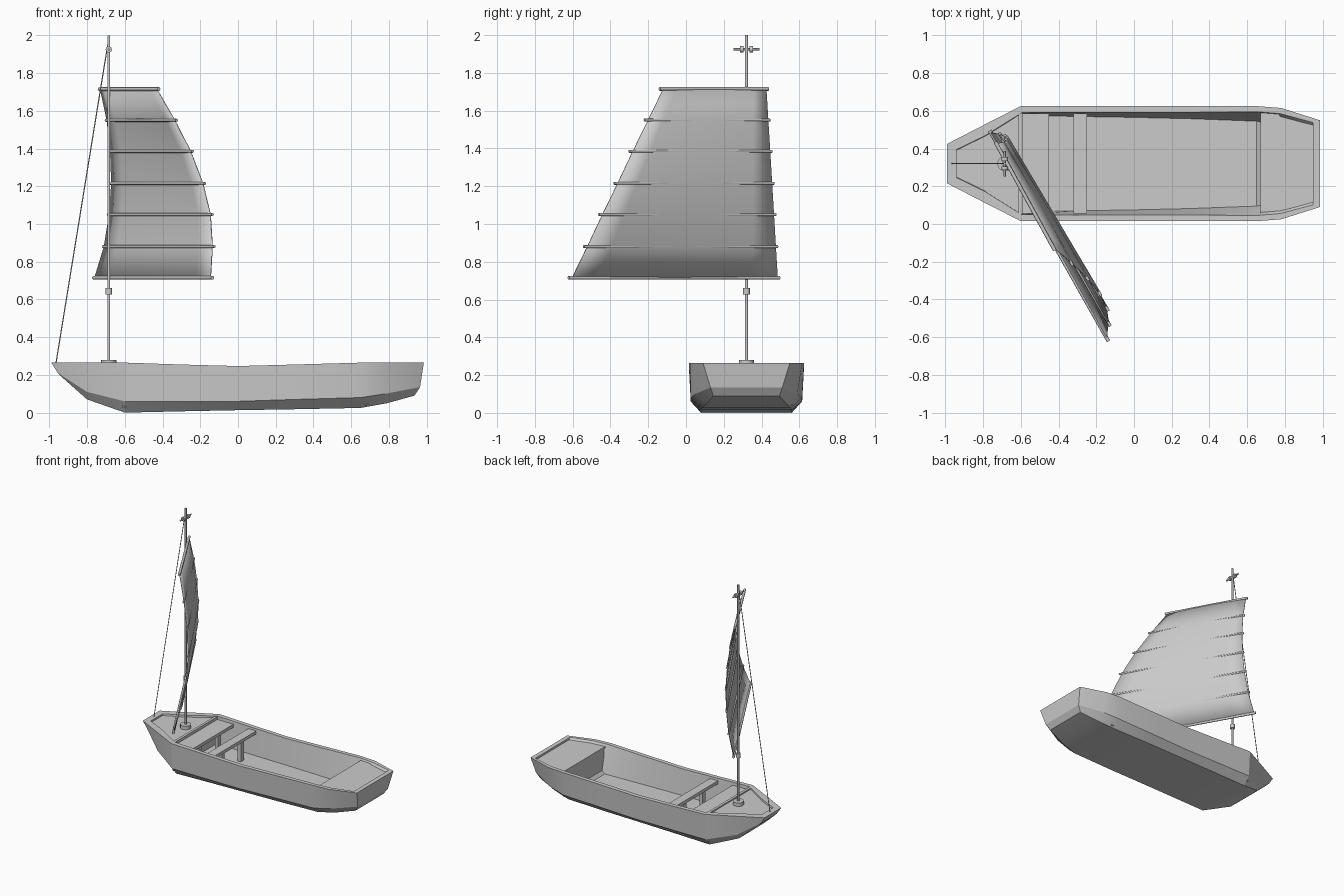
import bpy, bmesh
from mathutils import Vector

if "Cube" in bpy.data.objects:
    bpy.data.objects.remove(bpy.data.objects["Cube"])

CY = 0.32            # centre line of the boat
MX = -0.685          # mast position


def make(name, verts, faces, smooth=None, weld=False):
    me = bpy.data.meshes.new(name)
    me.from_pydata([tuple(v) for v in verts], [], faces)
    bm = bmesh.new()
    bm.from_mesh(me)
    if weld:
        bmesh.ops.remove_doubles(bm, verts=bm.verts, dist=1e-5)
    bmesh.ops.recalc_face_normals(bm, faces=bm.faces)
    bm.to_mesh(me)
    bm.free()
    ob = bpy.data.objects.new(name, me)
    bpy.context.collection.objects.link(ob)
    if smooth:
        bpy.ops.object.select_all(action='DESELECT')
        bpy.context.view_layer.objects.active = ob
        ob.select_set(True)
        bpy.ops.object.shade_smooth_by_angle(angle=smooth)
    return ob


def box(name, x0, x1, y0, y1, z0, z1):
    v = [(x, y, z) for x in (x0, x1) for y in (y0, y1) for z in (z0, z1)]
    f = [(0, 1, 3, 2), (4, 6, 7, 5), (0, 4, 5, 1), (2, 3, 7, 6), (0, 2, 6, 4), (1, 5, 7, 3)]
    return make(name, v, f)


def rod(name, a, b, r, sides=8):
    a, b = Vector(a), Vector(b)
    bpy.ops.mesh.primitive_cylinder_add(vertices=sides, radius=r, depth=(b - a).length, location=(a + b) / 2)
    ob = bpy.context.object
    ob.name = name
    ob.rotation_euler = (b - a).to_track_quat('Z', 'Y').to_euler()
    bpy.ops.object.shade_smooth_by_angle(angle=0.8)
    return ob


def prism(name, outline, z0, z1):
    # outline holds (x, half width) pairs along the centre line
    pts = [(x, CY - h) for x, h in outline] + [(x, CY + h) for x, h in reversed(outline)]
    n = len(pts)
    v = [(x, y, z) for z in (z0, z1) for x, y in pts]
    f = [tuple(range(n)), tuple(range(n, 2 * n))]
    f += [(i, (i + 1) % n, (i + 1) % n + n, i + n) for i in range(n)]
    return make(name, v, f)


# Hull stations: gunwale, chine and bottom, each as x, half width, z
stations = [
    ((-.99, .105, .265), (-.955, .10, .21), (-.93, .09, .185)),
    ((-.80, .203, .265), (-.80, .19, .11), (-.80, .155, .07)),
    ((-.60, .305, .265), (-.60, .293, .06), (-.60, .24, .0)),
    ((-.30, .305, .255), (-.30, .295, .06), (-.30, .24, .007)),
    ((.0, .305, .247), (.0, .295, .06), (.0, .24, .013)),
    ((.30, .305, .255), (.30, .295, .07), (.30, .24, .018)),
    ((.65, .305, .265), (.65, .295, .08), (.65, .235, .025)),
    ((.78, .295, .265), (.78, .27, .10), (.79, .21, .05)),
    ((.985, .23, .265), (.965, .19, .135), (.935, .175, .09)),
]
# Inner edge of the gunwale at the same stations, then floor half width
inner = [(-.94, .075), (-.79, .148), (-.595, .27), (-.30, .272), (0, .272),
         (.30, .272), (.65, .275), (.775, .265), (.95, .218)]
floor_h = [.06, .13, .256, .25, .245, .238, .225, .2, .16]
FLOOR = 0.05

# Each half section runs floor, inner gunwale, outer gunwale, chine, bottom
verts, faces = [], []
for st, (ix, ih), fh in zip(stations, inner, floor_h):
    zf = FLOOR if -.7 < ix < .7 else 0.2
    half = [(ix, fh, zf), (ix, ih, st[0][2])] + list(st)
    verts += [(x, CY + h, z) for x, h, z in half]
    verts += [(x, CY - h, z) for x, h, z in reversed(half)]
n = len(stations)
for s in range(n - 1):
    for k in range(10):
        a, b = s * 10 + k, s * 10 + (k + 1) % 10
        faces.append((a, b, b + 10, a + 10))
for o in (0, (n - 1) * 10):      # gunwale ends, inner ends and transoms
    faces += [(o, o + 1, o + 8, o + 9), (o + 1, o + 2, o + 7, o + 8),
              (o + 2, o + 3, o + 6, o + 7), (o + 3, o + 4, o + 5, o + 6)]
make("hull", verts, faces, smooth=0.4)

# Decks and bulkheads
prism("bow_deck", [(-.94, .078), (-.79, .15), (-.61, .26)], .235, .252)
prism("stern_deck", [(.67, .274), (.775, .266), (.95, .219)], .235, .25)
box("bow_bulkhead", -.612, -.592, CY - .268, CY + .268, .03, .262)
box("stern_bulkhead", .67, .69, CY - .245, CY + .245, .04, .24)

# Thwarts with supporting posts
for name, x0, x1 in (("front_seat", -.592, -.45), ("rear_seat", -.32, -.25)):
    box(name, x0, x1, CY - .265, CY + .265, .215, .24)
    xm = x1 - .035
    for i, dy in enumerate((-.12, .12)):
        box(f"{name}_post_{i}", xm - .015, xm + .015, CY + dy - .018, CY + dy + .018, FLOOR, .216)

# Mast and its fittings
rod("mast", (MX, CY, .25), (MX, CY, 2.0), .008, 10)
rod("mast_foot", (MX, CY, .25), (MX, CY, .28), .04, 12)
rod("mast_collar", (MX, CY, .627), (MX, CY, .66), .018, 8)
rod("crossbar", (MX, CY - .068, 1.925), (MX, CY + .068, 1.925), .006, 8)
for i, d in enumerate((-.025, .025)):
    rod(f"pulley_{i}", (MX, CY + d - .01, 1.925), (MX, CY + d + .01, 1.925), .017, 8)
rod("forestay", (-.965, CY, .262), (MX, CY, 1.985), .003, 6)

# Sail: seven battens, each row is z, luff x, leech x
rows = [(.715, -.765, -.135), (.88, -.715, -.125), (1.05, -.688, -.135), (1.215, -.676, -.175),
        (1.385, -.682, -.24), (1.55, -.70, -.325), (1.715, -.735, -.42)]
COLS = 8
verts, faces = [], []
for i, (z, xa, xb) in enumerate(rows):
    t = i / 6
    a = Vector((xa, .495 - .06 * t, z))
    b = Vector((xb, -.622 + .482 * t, z))
    rod(f"batten_{i}", a, b, .010 if i in (0, 6) else .008)
    inset = (b - a).normalized()
    a, b = a + inset * .012, b - inset * .022
    for c in range(COLS + 1):
        u = c / COLS
        p = a.lerp(b, u)
        p += Vector((.87, .49, 0)) * .02 * u * (1 - u)   # slight belly
        verts.append(p)
w = COLS + 1
faces = [(r * w + c, r * w + c + 1, (r + 1) * w + c + 1, (r + 1) * w + c)
         for r in range(6) for c in range(COLS)]
sail = make("sail", verts, faces, smooth=0.6)
mod = sail.modifiers.new("thickness", 'SOLIDIFY')
mod.thickness = .006
mod.offset = 0
